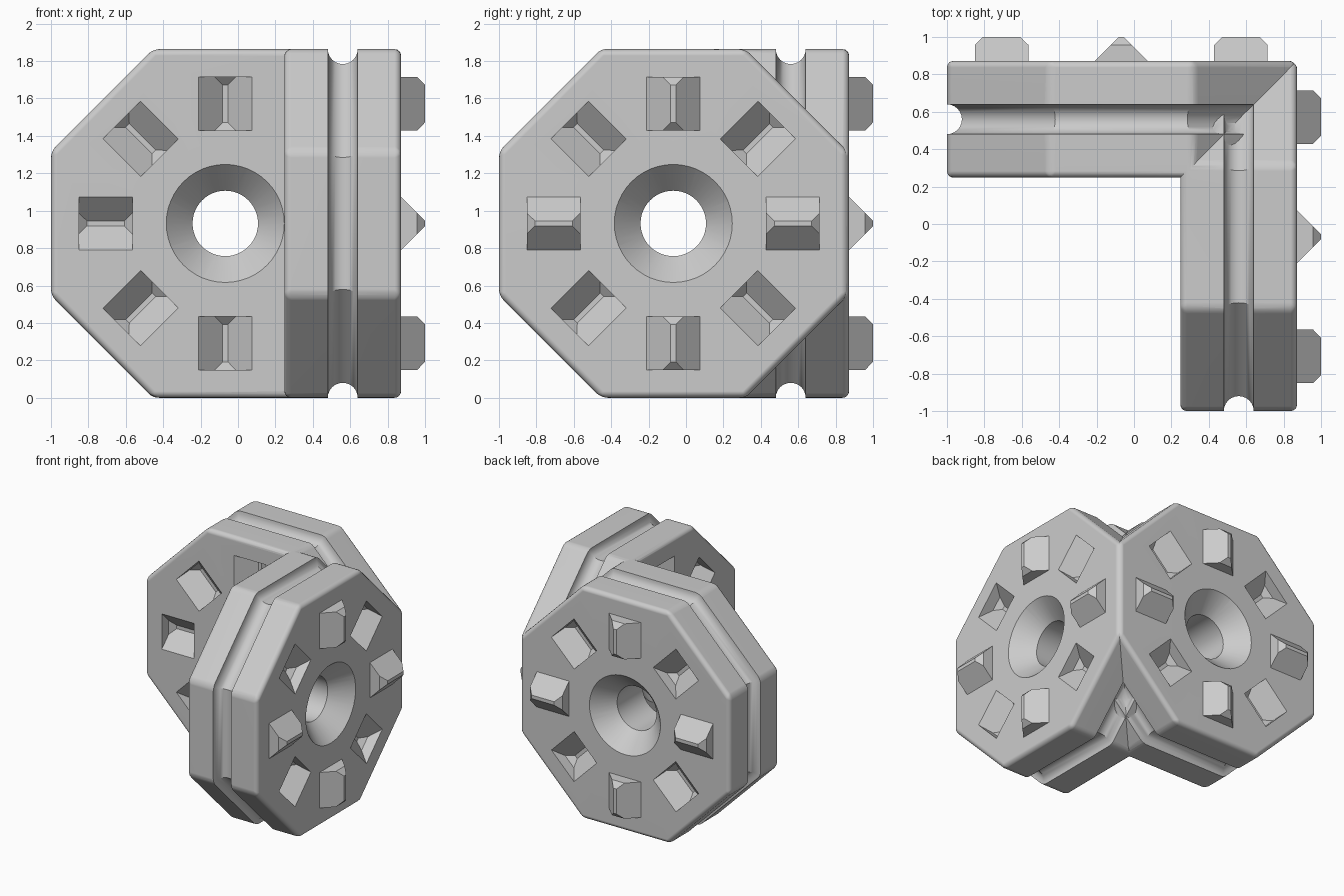
import bpy, bmesh, math
from math import radians, cos, pi
from mathutils import Matrix, Vector

if "Cube" in bpy.data.objects:
    bpy.data.objects.remove(bpy.data.objects["Cube"], do_unlink=True)

APOTHEM, HALF, RING = 0.932, 0.312, 0.64
STEP = pi / 4

grey = bpy.data.materials.new("light_grey")
grey.use_nodes = True
grey.diffuse_color = (0.6, 0.6, 0.6, 1)
grey.node_tree.nodes["Principled BSDF"].inputs["Base Color"].default_value = (0.6, 0.6, 0.6, 1)


def frame(u, v, w, origin):
    """Matrix that maps local axes u, v, w to the given world directions."""
    m = Matrix((u, v, w)).transposed().to_4x4()
    m.translation = Vector(origin)
    return m


# Two plates at a right angle, local w pointing to the outer face
CENTRE = APOTHEM - 1
FRAMES = {
    "back": frame((-1, 0, 0), (0, 0, 1), (0, 1, 0), (CENTRE, 0.56, APOTHEM)),
    "left": frame((0, 1, 0), (0, 0, 1), (1, 0, 0), (0.56, CENTRE, APOTHEM)),
}
CORNER = {"back": 4, "left": 0}   # ring position buried in the other plate


def make(name, bm, matrix):
    bmesh.ops.recalc_face_normals(bm, faces=bm.faces)
    bm.transform(matrix)
    mesh = bpy.data.meshes.new(name)
    bm.to_mesh(mesh)
    bm.free()
    mesh.materials.append(grey)
    ob = bpy.data.objects.new(name, mesh)
    bpy.context.collection.objects.link(ob)
    return ob


def apply(ob, mod):
    bpy.context.view_layer.objects.active = ob
    bpy.ops.object.modifier_apply(modifier=mod.name)


def boolean(ob, tool, operation):
    tool.hide_render = True
    mod = ob.modifiers.new("bool", 'BOOLEAN')
    mod.operation, mod.solver, mod.object = operation, 'EXACT', tool
    apply(ob, mod)
    bpy.data.objects.remove(tool, do_unlink=True)


def lathe(profile, steps, closed=False):
    """Revolve (radius, height) points around w."""
    bm = bmesh.new()
    verts = [bm.verts.new((r, 0, h)) for r, h in profile]
    edges = [bm.edges.new(p) for p in zip(verts, verts[1:])]
    if closed:
        edges.append(bm.edges.new((verts[-1], verts[0])))
    bmesh.ops.spin(bm, geom=verts + edges, cent=(0, 0, 0), axis=(0, 0, 1),
                   angle=2 * pi, steps=steps)
    bmesh.ops.remove_doubles(bm, verts=bm.verts, dist=1e-4)
    return bm


def wedge(name, matrix):
    """Ridge with straight ends and chamfered tips, long axis along u."""
    bm = bmesh.new()
    for length, width, h in ((0.143, 0.142, -0.02), (0.143, 0.142, 0),
                             (0.143, 0.056, 0.086), (0.1, 0.014, 0.128)):
        for a in (-1, 1):
            for b in (-1, 1):
                bm.verts.new((a * length, b * width, h))
    bmesh.ops.convex_hull(bm, input=bm.verts)
    bmesh.ops.dissolve_limit(bm, angle_limit=radians(1), verts=bm.verts, edges=bm.edges)
    return make(name, bm, matrix)


def ring_spot(k, height, flip=False):
    m = Matrix.Rotation(k * STEP, 4, 'Z') @ Matrix.Translation((RING, 0, height))
    return m @ Matrix.Rotation(pi, 4, 'X') if flip else m


def smooth(ob, angle):
    bpy.ops.object.select_all(action='DESELECT')
    ob.select_set(True)
    bpy.context.view_layer.objects.active = ob
    bpy.ops.object.shade_smooth_by_angle(angle=radians(angle))


# Octagonal plates with rounded edges and a round groove along the rim
RIM = APOTHEM / cos(STEP / 2)
TURN = Matrix.Rotation(STEP / 2, 4, 'Z')
plates = {}
for side, m in FRAMES.items():
    plate = make(side + "_plate", lathe([(0, -HALF), (RIM, -HALF), (RIM, HALF), (0, HALF)], 8),
                 m @ TURN)
    bevel = plate.modifiers.new("bevel", 'BEVEL')
    bevel.width, bevel.segments, bevel.limit_method = 0.035, 4, 'ANGLE'
    bevel.angle_limit = radians(20)
    apply(plate, bevel)
    circle = [(RIM + 0.08 * cos(t * pi / 12) / cos(STEP / 2), 0.08 * math.sin(t * pi / 12))
              for t in range(24)]
    boolean(plate, make("groove_cutter", lathe(circle, 8, True), m @ TURN), 'DIFFERENCE')
    plates[side] = plate

# Merge both plates into one corner body
body = plates["back"]
boolean(body, plates["left"], 'UNION')
body.name = "corner_body"

for side, m in FRAMES.items():
    # Through hole, countersunk on both faces
    hole = [(0, -0.322), (0.325, -0.322), (0.175, -0.162),
            (0.175, 0.162), (0.325, 0.322), (0, 0.322)]
    boolean(body, make("hole_cutter", lathe(hole, 48), m), 'DIFFERENCE')
    for k in range(8):
        # Sockets all round the inner face, except inside the corner
        if min((k - CORNER[side]) % 8, (CORNER[side] - k) % 8) > 1:
            boolean(body, wedge("socket_cutter", m @ ring_spot(k, -HALF)), 'DIFFERENCE')
        # Outer face alternates pegs and sockets
        if k % 2:
            boolean(body, wedge("socket_cutter", m @ ring_spot(k, HALF, True)), 'DIFFERENCE')
        else:
            wedge(f"{side}_peg_{k // 2 + 1}", m @ ring_spot(k, HALF))

smooth(body, 32)
weighted = body.modifiers.new("weighted_normals", 'WEIGHTED_NORMAL')
weighted.keep_sharp = True
